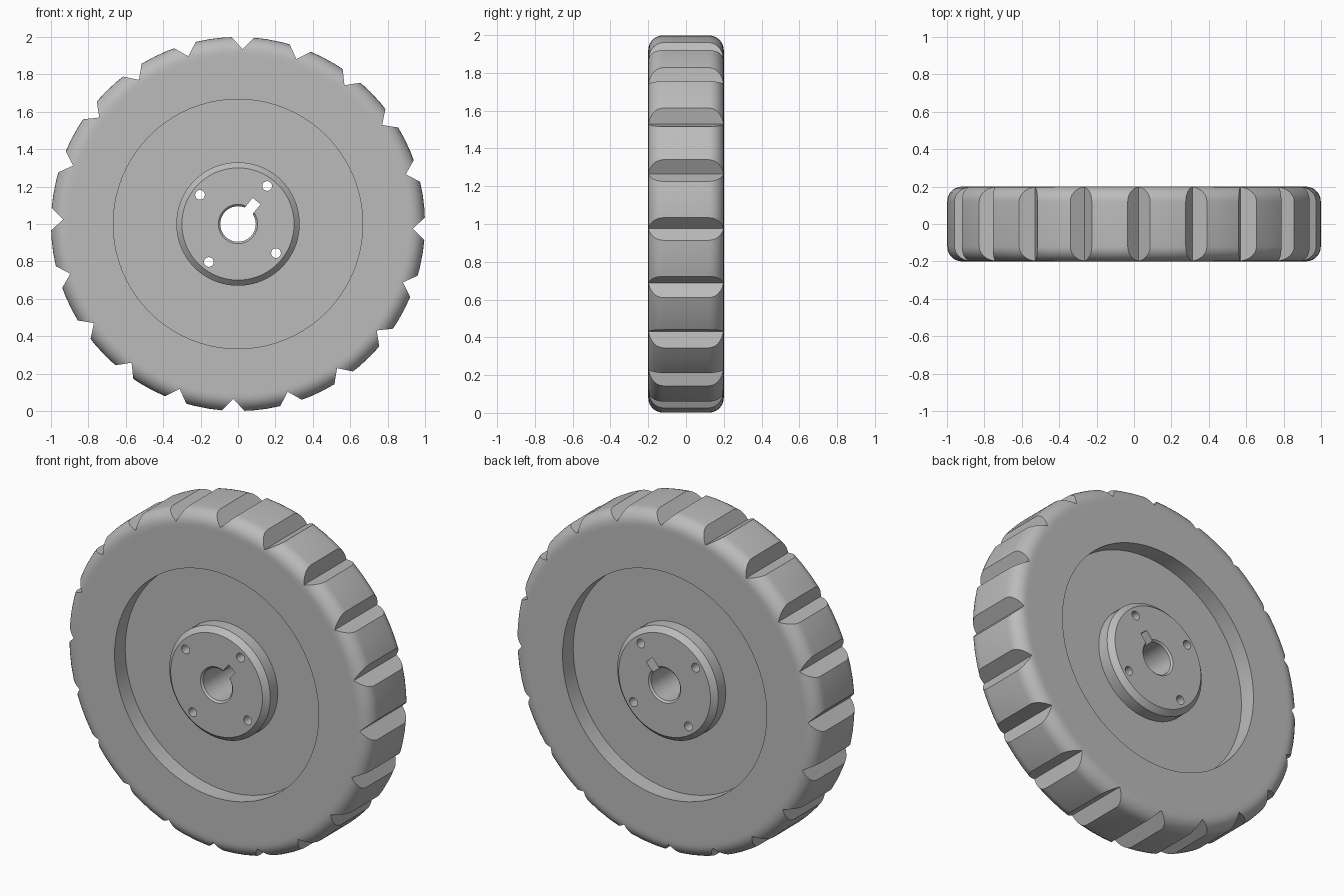
import bpy
import bmesh
from math import cos, sin, pi, radians
from mathutils import Matrix, Vector

cube = bpy.data.objects.get("Cube")
if cube:
    bpy.data.objects.remove(cube, do_unlink=True)

SEGMENTS = 80
HALF = 0.2        # half the wheel width
WEB = 0.1         # half the thickness of the recessed web
ROUND = 0.08      # tread shoulder radius
CENTRE = Vector((0, 0, 1))

grey = bpy.data.materials.new("wheel_grey")
grey.use_nodes = True
grey.diffuse_color = (0.5, 0.5, 0.5, 1)
grey.node_tree.nodes["Principled BSDF"].inputs["Base Color"].default_value = (0.5, 0.5, 0.5, 1)


def make_object(name, bm):
    bmesh.ops.recalc_face_normals(bm, faces=bm.faces)
    mesh = bpy.data.meshes.new(name)
    bm.to_mesh(mesh)
    bm.free()
    mesh.materials.append(grey)
    obj = bpy.data.objects.new(name, mesh)
    bpy.context.collection.objects.link(obj)
    return obj


def point(r, y, angle):
    return CENTRE + Vector((r * cos(angle), y, r * sin(angle)))


def add_prism(bm, outline, angle, depth=0.3):
    """Outline of (radial, sideways) points, pushed through the wheel along y."""
    turn = Matrix.Rotation(-angle, 3, 'Y')
    rings = [[bm.verts.new(CENTRE + turn @ Vector((u, y, v))) for u, v in outline]
             for y in (-depth, depth)]
    n = len(outline)
    bm.faces.new(rings[0])
    bm.faces.new(rings[1])
    for i in range(n):
        j = (i + 1) % n
        bm.faces.new((rings[0][i], rings[0][j], rings[1][j], rings[1][i]))


# Turned wheel body: bore, hub, web, rim and rounded shoulder, mirrored across y
half_profile = [(0.095, HALF - 0.01), (0.105, HALF), (0.30, HALF), (0.33, HALF - 0.03),
                (0.33, WEB), (0.667, WEB), (0.667, HALF), (0.9, HALF)]
for i in range(8):
    a = pi / 2 * (1 - i / 7)
    half_profile.append((1 - ROUND + ROUND * cos(a), HALF - ROUND + ROUND * sin(a)))
profile = half_profile + [(r, -y) for r, y in reversed(half_profile)]

bm = bmesh.new()
rings = [[bm.verts.new(point(r, y, 2 * pi * s / SEGMENTS)) for r, y in profile]
         for s in range(SEGMENTS)]
for s in range(SEGMENTS):
    here, there = rings[s], rings[(s + 1) % SEGMENTS]
    for i in range(len(profile)):
        j = (i + 1) % len(profile)
        bm.faces.new((here[i], here[j], there[j], there[i]))
wheel = make_object("wheel_body", bm)

# Cutters: tread notches, bolt holes and keyway
bm = bmesh.new()
for k in range(20):
    add_prism(bm, [(0.935, 0), (1.05, 0.11), (1.05, -0.11)], radians(18 * k - 1.5))
hole = [(0.256 + 0.026 * cos(2 * pi * i / 20), 0.026 * sin(2 * pi * i / 20)) for i in range(20)]
for k in range(4):
    add_prism(bm, hole, radians(52.5 + 90 * k))
add_prism(bm, [(0.03, -0.027), (0.158, -0.027), (0.158, 0.027), (0.03, 0.027)], radians(51))
cutter = make_object("notch_and_hole_cutter", bm)
cutter.hide_render = True

# Cut, then shade
bpy.context.view_layer.objects.active = wheel
bpy.ops.object.select_all(action='DESELECT')
wheel.select_set(True)
cut = wheel.modifiers.new("cut", 'BOOLEAN')
cut.operation = 'DIFFERENCE'
cut.solver = 'EXACT'
cut.object = cutter
bpy.ops.object.modifier_apply(modifier=cut.name)
bpy.data.objects.remove(cutter, do_unlink=True)
bpy.ops.object.shade_smooth_by_angle(angle=radians(30))
